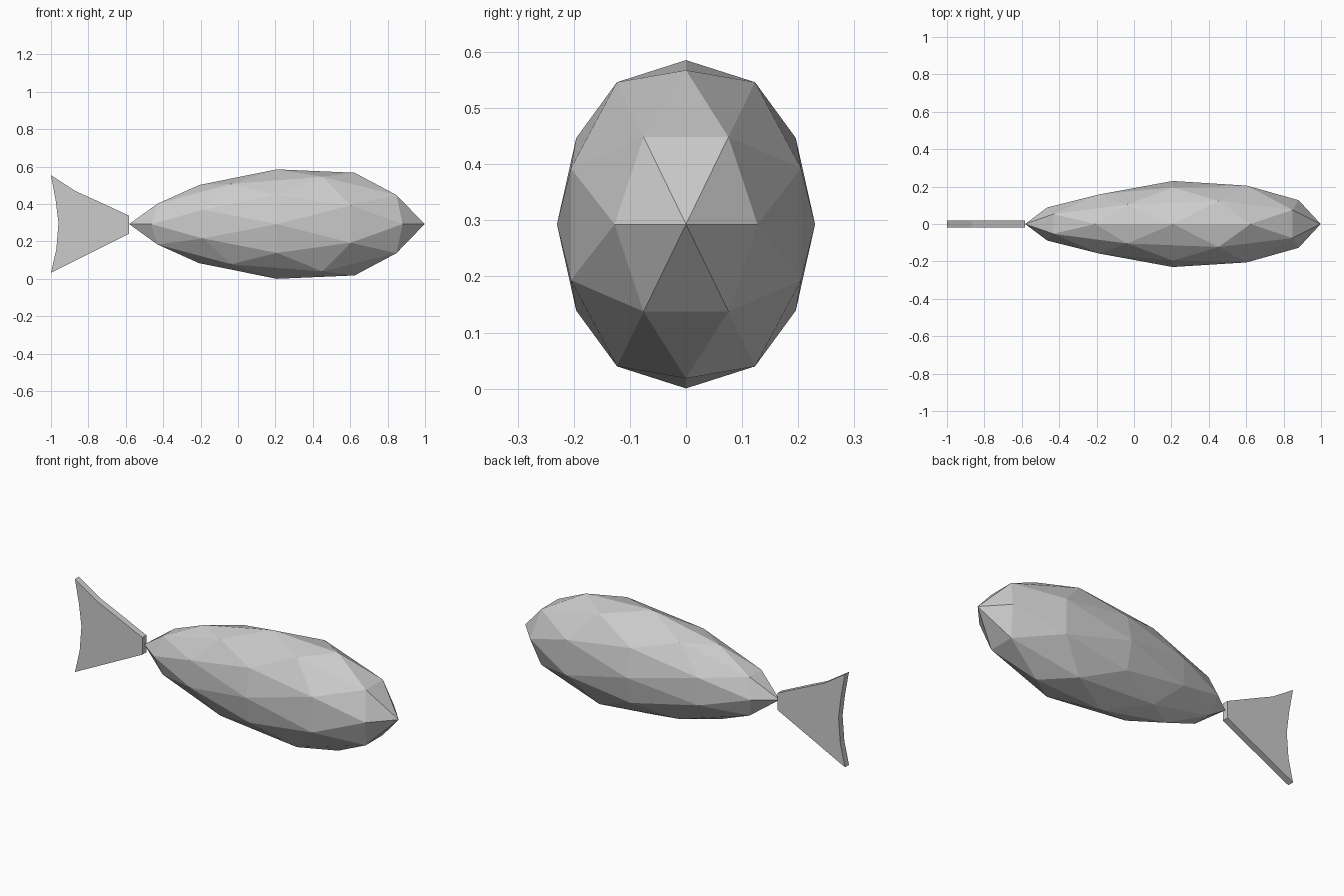
import bpy, bmesh
from itertools import product

if "Cube" in bpy.data.objects:
    bpy.data.objects.remove(bpy.data.objects["Cube"])


def finish(bm, name):
    bmesh.ops.recalc_face_normals(bm, faces=bm.faces)
    mesh = bpy.data.meshes.new(name)
    bm.to_mesh(mesh)
    bm.free()
    obj = bpy.data.objects.new(name, mesh)
    bpy.context.collection.objects.link(obj)
    return obj


# girth of the body along its length (-1 tail .. 1 nose)
GIRTH = [(-1, .69), (-.83, .735), (-.513, .845), (0, 1), (.309, 1.07),
         (.513, 1.105), (.83, 1.06), (1, 1.0)]


def girth(x):
    for (a, fa), (b, fb) in zip(GIRTH, GIRTH[1:]):
        if x <= b + 1e-6:
            return fa + (fb - fa) * (x - a) / (b - a)
    return GIRTH[-1][1]


# body: 80-sided geodesic ball, then stretched and tapered
CENTRE_Z = .293
points = set()
for base in [(1, 0, 0), (.8507, .5257, 0), (.8090, .3090, .5)]:
    for shift in range(3):
        p = base[-shift:] + base[:-shift]
        for signs in product((-1, 1), repeat=3):
            points.add(tuple(c * s + 0.0 for c, s in zip(p, signs)))
bm = bmesh.new()
for p in sorted(points):
    bm.verts.new(p)
bmesh.ops.convex_hull(bm, input=bm.verts)
for v in bm.verts:
    x, y, z = v.co
    g = girth(x)
    v.co = (.208 + .79 * x, .23 * y * g, CENTRE_Z + .2925 * z * g)
finish(bm, "body")

# tail fin: flat outline given thickness
outline = [(-.582, .338), (-.755, .418), (-.87, .470), (-1, .555),
           (-.975, .42), (-.96, .30), (-.971, .16), (-1, .033), (-.582, .242)]
HALF = .018
bm = bmesh.new()
fin = bm.faces.new([bm.verts.new((x, -HALF, z)) for x, z in outline])
side = bmesh.ops.extrude_face_region(bm, geom=[fin], use_keep_orig=True)
bmesh.ops.translate(bm, vec=(0, 2 * HALF, 0),
                    verts=[g for g in side["geom"] if isinstance(g, bmesh.types.BMVert)])
bmesh.ops.triangulate(bm, faces=[f for f in bm.faces if len(f.verts) > 4])
finish(bm, "tail_fin")
